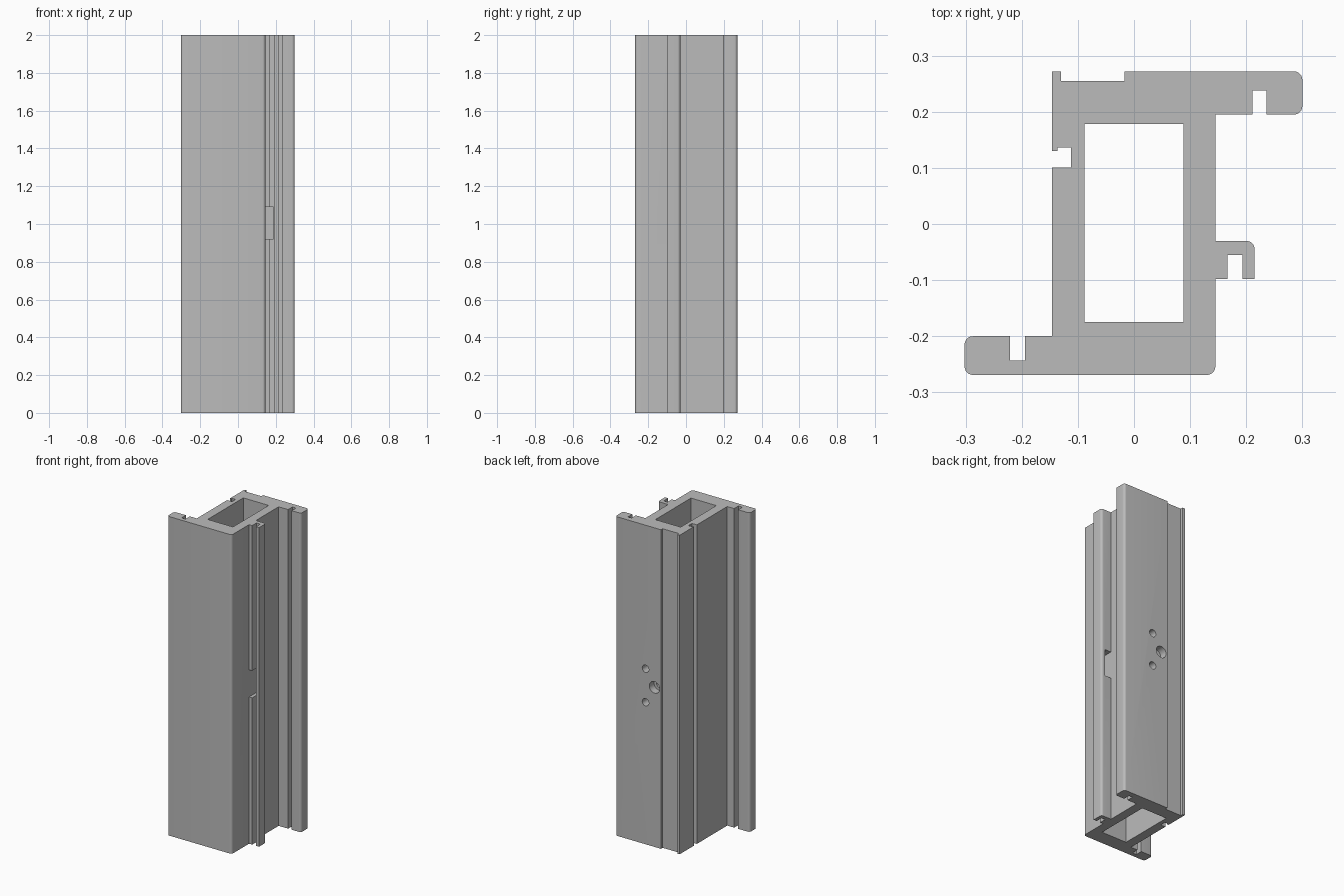
import bpy
import bmesh
from math import cos, sin, pi
from mathutils import Vector, Matrix

HEIGHT = 2.0

default_cube = bpy.data.objects.get("Cube")
if default_cube:
    bpy.data.objects.remove(default_cube, do_unlink=True)

grey = bpy.data.materials.new("plain grey")
grey.use_nodes = True
grey.diffuse_color = (0.5, 0.5, 0.5, 1)
grey.node_tree.nodes["Principled BSDF"].inputs["Base Color"].default_value = grey.diffuse_color


def rounded(points, steps=6):
    """Replace each corner that carries a radius by a quarter arc."""
    outline = []
    for i, point in enumerate(points):
        corner = Vector(point[:2])
        if len(point) == 2:
            outline.append(corner)
            continue
        radius = point[2]
        to_prev = (Vector(points[i - 1][:2]) - corner).normalized()
        to_next = (Vector(points[(i + 1) % len(points)][:2]) - corner).normalized()
        centre = corner + radius * (to_prev + to_next)
        for k in range(steps + 1):
            t = k / steps * pi / 2
            outline.append(centre - radius * (to_next * cos(t) + to_prev * sin(t)))
    return outline


def make_object(name, bm):
    bmesh.ops.recalc_face_normals(bm, faces=bm.faces)
    mesh = bpy.data.meshes.new(name)
    bm.to_mesh(mesh)
    bm.free()
    mesh.materials.append(grey)
    obj = bpy.data.objects.new(name, mesh)
    bpy.context.collection.objects.link(obj)
    return obj


def prism(name, points, bottom=0.0, top=HEIGHT):
    """Extrude a flat outline upwards."""
    bm = bmesh.new()
    face = bm.faces.new([bm.verts.new((p.x, p.y, bottom)) for p in rounded(points)])
    result = bmesh.ops.extrude_face_region(bm, geom=[face])
    verts = [v for v in result["geom"] if isinstance(v, bmesh.types.BMVert)]
    bmesh.ops.translate(bm, verts=verts, vec=(0, 0, top - bottom))
    return make_object(name, bm)


def box_outline(left, right, front, back):
    return [(left, front), (right, front), (right, back), (left, back)]


def drill(name, x, z, radius, front, back):
    """Cylinder lying along y, used as a drill bit."""
    bm = bmesh.new()
    place = Matrix.Translation((x, (front + back) / 2, z)) @ Matrix.Rotation(pi / 2, 4, "X")
    bmesh.ops.create_cone(bm, cap_ends=True, segments=32, radius1=radius,
                          radius2=radius, depth=back - front, matrix=place)
    return make_object(name, bm)


def cut(target, cutters):
    bpy.context.view_layer.objects.active = target
    for cutter in cutters:
        modifier = target.modifiers.new("cut", "BOOLEAN")
        modifier.operation = "DIFFERENCE"
        modifier.solver = "EXACT"
        modifier.object = cutter
        bpy.ops.object.modifier_apply(modifier=modifier.name)


# Outer profile with flanges, hook and slots
R = 0.015
frame_outline = [
    (-.302, -.269, R), (.145, -.269, R),
    # small hook on the left side
    (.145, -.098), (.167, -.098), (.167, -.055), (.193, -.055),
    (.193, -.098), (.215, -.098), (.215, -.03, R), (.145, -.03),
    # slotted back flange
    (.145, .195), (.211, .195), (.211, .238), (.236, .238),
    (.236, .195), (.3, .195, R), (.3, .272, R),
    # shallow recess in the back
    (-.017, .272), (-.017, .255), (-.13, .255), (-.13, .272), (-.146, .272),
    # hardware groove on the right side
    (-.146, .13), (-.136, .13), (-.136, .136), (-.112, .136),
    (-.112, .101), (-.146, .101),
    # slotted front flange
    (-.146, -.2), (-.194, -.2), (-.194, -.243), (-.221, -.243),
    (-.221, -.2), (-.302, -.2, R),
]

# Open channel that stiffens the frame
insert_outline = [
    (-.135, .147), (-.101, .147), (-.101, .173), (-.108, .173),
    (-.108, .217), (.021, .217), (.021, .235), (.108, .235),
    (.108, -.231), (-.108, -.231), (-.108, .062), (-.101, .062),
    (-.101, .088), (-.135, .088), (-.135, -.258), (.135, -.258, .005),
    (.135, .261), (-.005, .261), (-.005, .243), (-.135, .243),
]

frame = prism("frame_profile", frame_outline)
insert = prism("channel_insert", insert_outline)

# Cutters for the hollow core, the channel slot and the hook gap
below, above = -0.1, HEIGHT + 0.1
core = prism("core_cutter", box_outline(-.088, .088, -.175, .178), below, above)
slot = prism("slot_cutter", insert_outline, below, above)
gap = prism("hook_gap_cutter", box_outline(.145, .188, -.15, -.01), .92, 1.09)

# Fixing holes in the back face
holes = [drill("small_hole_cutter", .09, z, .023, .21, .3) for z in (.89, 1.1)]
holes.append(drill("large_hole_cutter", .028, 1, .036, .225, .3))
holes.append(drill("bore_cutter", .028, 1, .018, .1, .28))

cut(frame, [slot, core, gap] + holes)
cut(insert, holes)

for cutter in [core, slot, gap] + holes:
    bpy.data.objects.remove(cutter, do_unlink=True)

# Smooth the rounded corners, keep the hard edges
for part in (frame, insert):
    bpy.ops.object.select_all(action="DESELECT")
    part.select_set(True)
    bpy.context.view_layer.objects.active = part
    bpy.ops.object.shade_smooth_by_angle(angle=pi / 6)
